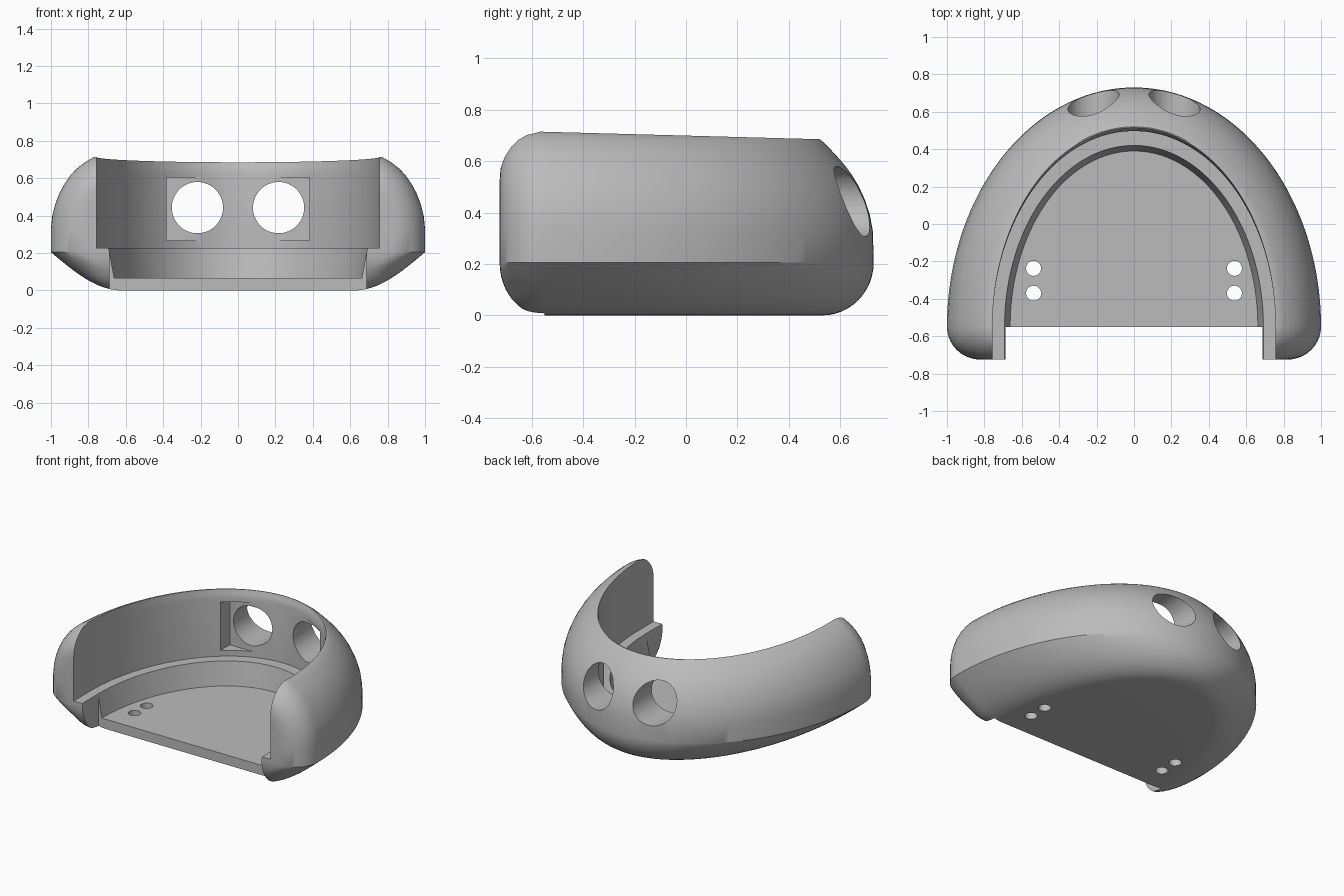
import bpy, bmesh
from math import sin, cos, pi, sqrt

cube = bpy.data.objects.get("Cube")
if cube:
    bpy.data.objects.remove(cube)

grey = bpy.data.materials.new("plain grey")
grey.use_nodes = True
grey.diffuse_color = (0.5, 0.5, 0.5, 1)
grey.node_tree.nodes["Principled BSDF"].inputs["Base Color"].default_value = (0.5, 0.5, 0.5, 1)

YC = -0.55   # line where the arch meets the straight front ends


def arch(a, b, n=96):
    """Half ellipse from the +x side over the back to the -x side."""
    return [(a * cos(pi * i / n), YC + b * sin(pi * i / n)) for i in range(n + 1)]


def outer_outline(a, b, d):
    """Arch with rounded front corners reaching d in front of YC."""
    c = max(0.05, min(0.18, a - 0.7))
    corner = [(a - c + c * cos(t), YC - d * sin(t))
              for t in (pi / 2 * i / 10 for i in range(1, 11))]
    return arch(a, b) + [(-x, y) for x, y in corner] + corner[::-1]


def cut_outline(a, b):
    return arch(a, b) + [(-a, -1), (a, -1)]


def loft(name, layers):
    """Stack closed outlines of equal length and cap both ends."""
    bm = bmesh.new()
    rings = [[bm.verts.new(p) for p in layer] for layer in layers]
    n = len(rings[0])
    for lo, hi in zip(rings, rings[1:]):
        for i in range(n):
            j = (i + 1) % n
            bm.faces.new((lo[i], lo[j], hi[j], hi[i]))
    bm.faces.new(rings[0][::-1])
    bm.faces.new(rings[-1])
    bmesh.ops.recalc_face_normals(bm, faces=bm.faces)
    mesh = bpy.data.meshes.new(name)
    bm.to_mesh(mesh)
    bm.free()
    mesh.materials.append(grey)
    obj = bpy.data.objects.new(name, mesh)
    bpy.context.collection.objects.link(obj)
    return obj


def flat(outline, z):
    return [(x, y, z) for x, y in outline]


def box(name, x, y0, y1, z0, z1):
    base = [(-x, y0), (x, y0), (x, y1), (-x, y1)]
    return loft(name, [flat(base, z0), flat(base, z1)])


def cut(target, cutter):
    mod = target.modifiers.new("cut", 'BOOLEAN')
    mod.operation = 'DIFFERENCE'
    mod.solver = 'EXACT'
    mod.object = cutter
    bpy.context.view_layer.objects.active = target
    bpy.ops.object.modifier_apply(modifier=mod.name)
    bpy.data.objects.remove(cutter)


# Rounded outer body: side reach, back reach, front reach at each height
levels = []
for i in range(13):
    t = pi / 2 * i / 12
    levels.append((0.205 * (1 - cos(t)), 0.62 + 0.38 * i / 12,
                   1.08 + 0.2 * sin(t), 0.002 + 0.173 * sin(t)))
upper = [(0.33, 1.0, 1.277), (0.40, 0.993, 1.265), (0.46, 0.978, 1.247), (0.52, 0.955, 1.222),
         (0.57, 0.928, 1.194), (0.615, 0.897, 1.162), (0.65, 0.865, 1.133),
         (0.68, 0.828, 1.106), (0.70, 0.797, 1.088), (0.715, 0.768, 1.07)]
for z, a, b in upper:
    k = max(0, (z - 0.53) / 0.185)
    levels.append((z, a, b, 0.03 + 0.145 * sqrt(max(0, 1 - k * k))))


def body_layer(z, a, b, d):
    # the top slopes down gently towards the back
    k = max(0, (z - 0.3) / 0.415)
    return [(x, y, z - 0.027 * k * (y + 0.58)) for x, y in outer_outline(a, b, d)]


body = loft("curved_body", [body_layer(*lv) for lv in levels])

# Upper cavity, flared a little at the rim
cut(body, loft("upper_cavity", [flat(cut_outline(0.757, b), z) for z, b in
               ((0.228, 1.047), (0.63, 1.047), (0.66, 1.052), (0.685, 1.065), (0.8, 1.08))]))
# Lower tapered recess above the floor
cut(body, loft("lower_recess", [flat(cut_outline(a, b), z) for z, a, b in
               ((0.068, 0.662, 0.94), (0.228, 0.692, 0.97), (0.3, 0.7, 0.975))]))
# Open front between the two ends
cut(body, box("front_gap", 0.688, -1, YC, -0.1, 0.3))
# Flat seat behind the two large openings
cut(body, box("inner_seat", 0.383, 0.1, 0.457, 0.268, 0.605))


def cylinder_cut(name, r, place, along_y):
    x, y, z = place
    ring = [(r * cos(2 * pi * i / 48), r * sin(2 * pi * i / 48)) for i in range(48)]
    ends = (-0.5, 0.5)
    if along_y:
        layers = [[(x + u, y + e, z + v) for u, v in ring] for e in ends]
    else:
        layers = [[(x + u, y + v, z + e * 0.3) for u, v in ring] for e in ends]
    cut(body, loft(name, layers))


for side in (1, -1):
    cylinder_cut("large_opening", 0.137, (side * 0.217, 0.7, 0.443), True)
    for y in (-0.237, -0.37):
        cylinder_cut("floor_hole", 0.04, (side * 0.537, y, 0.03), False)

bpy.ops.object.select_all(action='DESELECT')
body.select_set(True)
bpy.context.view_layer.objects.active = body
bpy.ops.object.shade_smooth_by_angle(angle=pi / 6)
